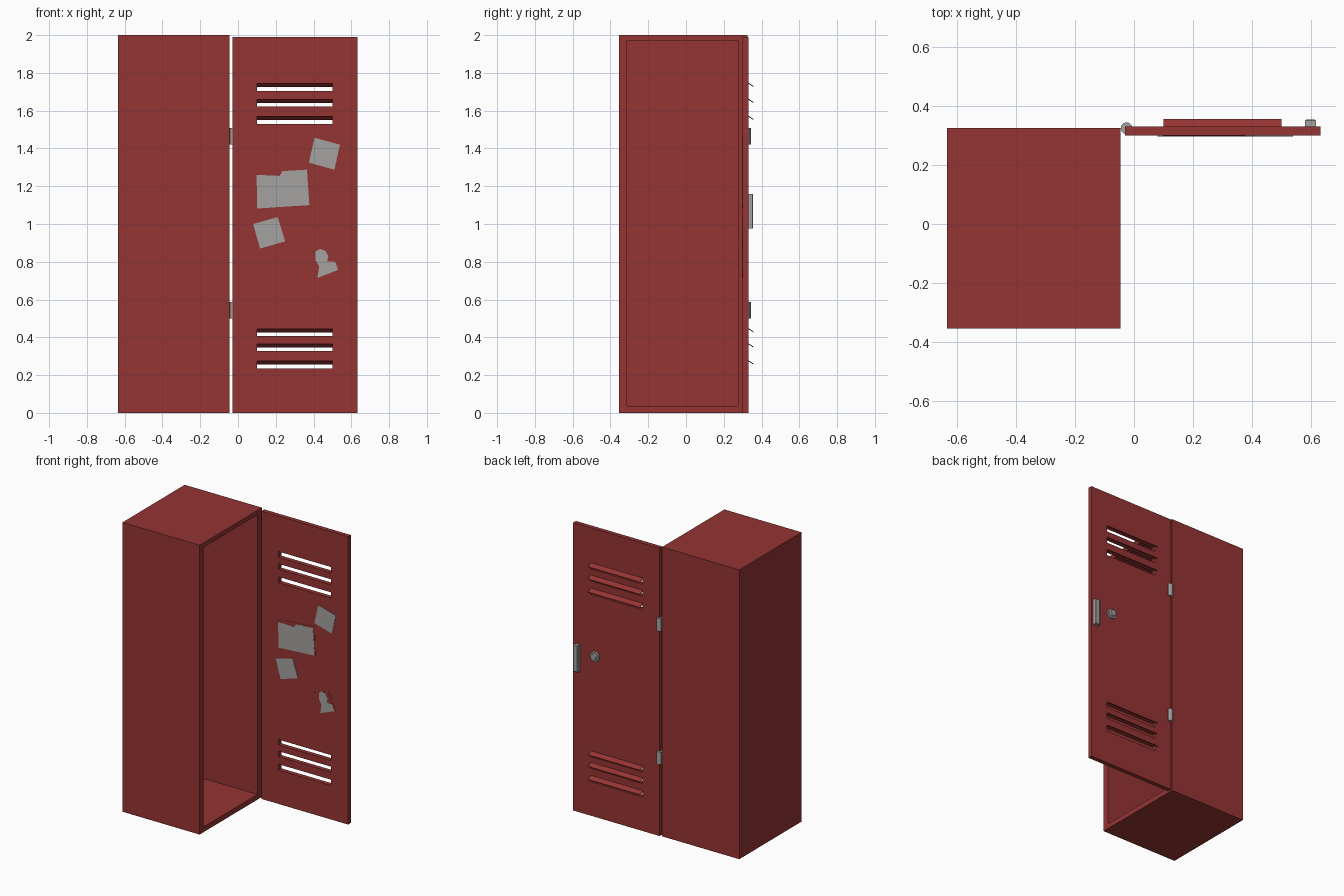
import bpy, bmesh, math
from mathutils import Vector

if "Cube" in bpy.data.objects:
    bpy.data.objects.remove(bpy.data.objects["Cube"])


def material(name, rgb):
    m = bpy.data.materials.new(name)
    m.diffuse_color = (*rgb, 1)
    m.use_nodes = True
    m.node_tree.nodes["Principled BSDF"].inputs["Base Color"].default_value = m.diffuse_color
    return m


RED = material("locker red", (0.30, 0.035, 0.034))
GREY = material("light grey", (0.37, 0.36, 0.35))


def finish(name, bm, mat):
    bmesh.ops.recalc_face_normals(bm, faces=bm.faces)
    me = bpy.data.meshes.new(name)
    bm.to_mesh(me)
    bm.free()
    me.materials.append(mat)
    ob = bpy.data.objects.new(name, me)
    bpy.context.collection.objects.link(ob)
    return ob


def box_bm(lo, hi):
    bm = bmesh.new()
    bmesh.ops.create_cube(bm, size=1)
    for v in bm.verts:
        v.co = Vector([(a + b) / 2 + c * (b - a) for a, b, c in zip(lo, hi, v.co)])
    return bm


def prism(name, pts, direction, mat):
    """Extrude a flat 3D polygon along a direction."""
    bm = bmesh.new()
    f = bm.faces.new([bm.verts.new(p) for p in pts])
    ext = bmesh.ops.extrude_face_region(bm, geom=[f], use_keep_orig=True)
    verts = [g for g in ext["geom"] if isinstance(g, bmesh.types.BMVert)]
    bmesh.ops.translate(bm, verts=verts, vec=direction)
    return finish(name, bm, mat)


# cabinet: box hollowed out from its open +x side
bm = box_bm((-0.635, -0.355, 0), (-0.045, 0.325, 2))
side = max(bm.faces, key=lambda f: f.calc_center_median().x)
bmesh.ops.inset_region(bm, faces=[side], thickness=0.04)
for v in side.verts:
    v.co.y = -0.312 if v.co.y < 0 else 0.277
    v.co.z = 0.036 if v.co.z < 1 else 1.968
ext = bmesh.ops.extrude_discrete_faces(bm, faces=[side])
bmesh.ops.translate(bm, verts=ext["faces"][0].verts, vec=(-0.55, 0, 0))
finish("cabinet", bm, RED)

# door: grid of panels with the slot cells left out, then thickened
slots = [(0.235, 0.275), (0.327, 0.365), (0.408, 0.445),
         (1.53, 1.57), (1.622, 1.66), (1.705, 1.745)]
xs = [-0.03, 0.10, 0.50, 0.632]
zs = [0.0] + [z for s in slots for z in s] + [1.99]
bm = bmesh.new()
grid = [[bm.verts.new((x, 0.30, z)) for x in xs] for z in zs]
for j in range(len(zs) - 1):
    for i in range(3):
        if not (i == 1 and j % 2 == 1):
            bm.faces.new((grid[j][i], grid[j][i + 1], grid[j + 1][i + 1], grid[j + 1][i]))
door = finish("door", bm, RED)
solid = door.modifiers.new("thickness", 'SOLIDIFY')
solid.thickness = 0.03
solid.offset = -1 if door.data.polygons[0].normal.y < 0 else 1

# slanted louvre over each slot on the outer side
for n, (lo, hi) in enumerate(slots):
    prof = [(0.10, 0.327, hi), (0.10, 0.327, hi + 0.006),
            (0.10, 0.357, hi - 0.014), (0.10, 0.357, hi - 0.019)]
    prism(f"louvre_{n}", [prof[k] for k in (0, 1, 2, 3)], (0.40, 0, 0), RED)

# handle with a bevelled outer face
bm = box_bm((0.58, 0.328, 0.975), (0.617, 0.355, 1.16))
bmesh.ops.bevel(bm, geom=[e for e in bm.edges if all(v.co.y > 0.35 for v in e.verts)],
                offset=0.004, segments=1, affect='EDGES')
finish("handle", bm, GREY)


def cylinder(name, loc, r1, r2, depth, rot, sides):
    bpy.ops.mesh.primitive_cone_add(vertices=sides, radius1=r1, radius2=r2,
                                    depth=depth, location=loc, rotation=rot)
    ob = bpy.context.object
    ob.name = name
    ob.data.materials.append(GREY)
    bpy.ops.object.shade_smooth_by_angle()


# combination lock dial
out = (-math.pi / 2, 0, 0)
cylinder("lock_base", (0.465, 0.334, 1.11), 0.036, 0.034, 0.012, out, 16)
cylinder("lock_dial", (0.465, 0.345, 1.11), 0.024, 0.02, 0.016, out, 16)

# hinges
for n, z in enumerate((0.543, 1.465)):
    cylinder(f"hinge_{n}", (-0.025, 0.325, z), 0.02, 0.02, 0.088, (0, 0, 0), 12)


def paper(name, pts, mat, thick):
    prism(name, [(x, 0.3005, z) for x, z in pts], (0, -thick, 0), mat)


# papers stuck inside the door
paper("note_top", [(0.405, 1.457), (0.54, 1.42), (0.51, 1.287), (0.375, 1.325)], GREY, 0.003)
paper("note_middle", [(0.08, 1.0), (0.21, 1.037), (0.25, 0.908), (0.117, 0.87)], GREY, 0.003)
paper("poster_back", [(0.098, 1.277), (0.375, 1.298), (0.382, 1.097), (0.098, 1.077)], RED, 0.002)
paper("poster", [(0.098, 1.26), (0.22, 1.255), (0.235, 1.28), (0.365, 1.288),
                 (0.378, 1.10), (0.102, 1.082)], GREY, 0.003)
paper("photo_back", [(0.35, 0.837), (0.483, 0.885), (0.532, 0.757), (0.412, 0.71)], RED, 0.002)
paper("photo_figure", [(0.41, 0.855), (0.435, 0.868), (0.462, 0.858), (0.478, 0.83),
                       (0.472, 0.802), (0.515, 0.80), (0.53, 0.757), (0.42, 0.714),
                       (0.43, 0.775), (0.41, 0.81)], GREY, 0.003)
